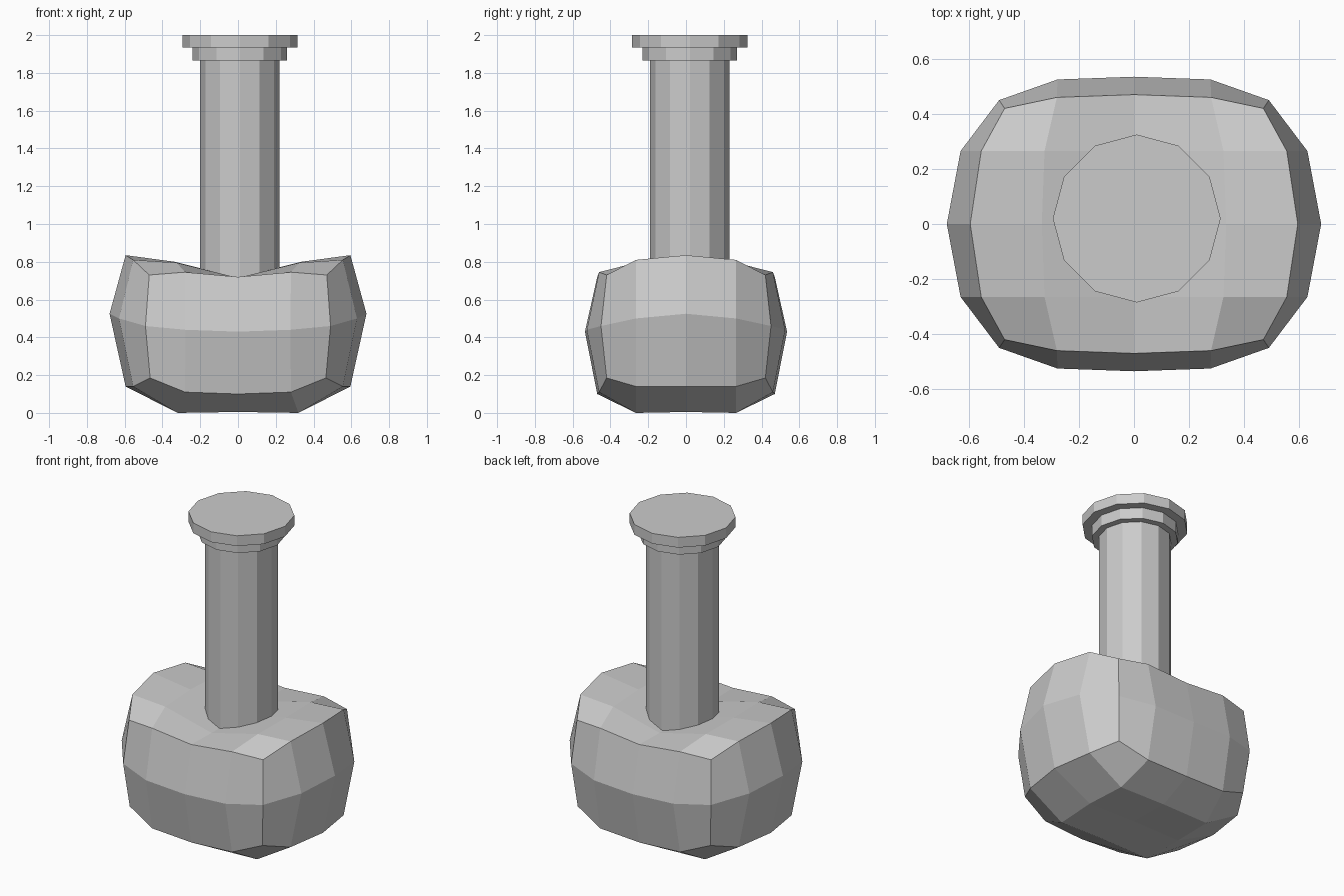
import bpy
import bmesh

if "Cube" in bpy.data.objects:
    bpy.data.objects.remove(bpy.data.objects["Cube"])

# --- Head: one quarter of a bulging block, mirrored in x and y ---
# 3x3 grids, indexed [row in y][column in x], from centre to outer edge
top = [
    [(0, 0, .715), (.335, 0, .80), (.595, 0, .835)],
    [(0, .265, .715), (.325, .265, .795), (.555, .265, .81)],
    [(0, .47, .72), (.28, .46, .745), (.47, .42, .73)],
]
bottom = [
    [(0, 0, .01), (.33, 0, .005), (.595, 0, .14)],
    [(0, .265, .005), (.32, .265, 0), (.555, .265, .14)],
    [(0, .47, .10), (.28, .46, .11), (.465, .42, .185)],
]
# Widest ring, from the middle of the back round to the middle of the side
waist = [(0, .535, .43), (.278, .525, .44), (.49, .45, .46),
         (.63, .265, .50), (.68, 0, .525)]


def rim(grid):
    return [grid[2][0], grid[2][1], grid[2][2], grid[1][2], grid[0][2]]


def make_head():
    bm = bmesh.new()

    def verts(rows):
        return [[bm.verts.new(p) for p in row] for row in rows]

    t, b = verts(top), verts(bottom)
    w = verts([waist])[0]
    for j in range(2):
        for i in range(2):
            for g, flip in ((t, False), (b, True)):
                quad = [g[j][i], g[j][i + 1], g[j + 1][i + 1], g[j + 1][i]]
                bm.faces.new(quad[::-1] if flip else quad)
    for low, high in ((rim(b), w), (w, rim(t))):
        for k in range(4):
            bm.faces.new((low[k + 1], low[k], high[k], high[k + 1]))

    mesh = bpy.data.meshes.new("hammer_head")
    bm.to_mesh(mesh)
    bm.free()
    obj = bpy.data.objects.new("hammer_head", mesh)
    bpy.context.collection.objects.link(obj)
    mirror = obj.modifiers.new("mirror", 'MIRROR')
    mirror.use_axis = (True, True, False)
    mirror.use_clip = True


make_head()


# --- Handle and its stepped end cap: twelve-sided cylinders ---
def cylinder(name, radius, z0, z1):
    bpy.ops.mesh.primitive_cylinder_add(
        vertices=12, radius=radius, depth=z1 - z0,
        location=(.01, .02, (z0 + z1) / 2))
    bpy.context.object.name = name


cylinder("handle", .21, .69, 1.865)
cylinder("handle_collar", .25, 1.865, 1.935)
cylinder("handle_end_cap", .305, 1.935, 2.0)
